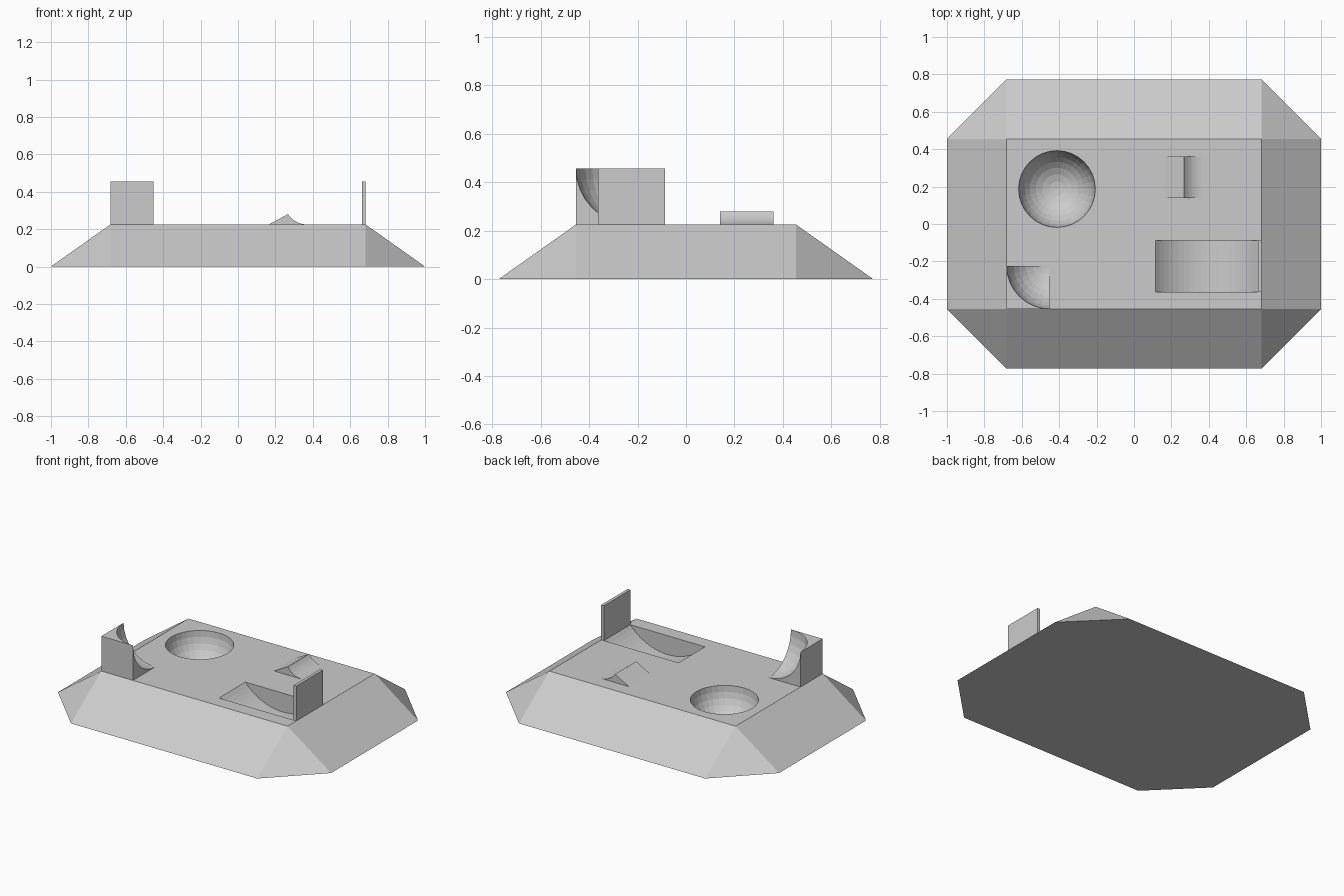
import bpy, bmesh, math
from mathutils import Vector

cube = bpy.data.objects.get("Cube")
if cube:
    bpy.data.objects.remove(cube, do_unlink=True)

concrete = bpy.data.materials.new("concrete_grey")
concrete.use_nodes = True
GREY = (0.6, 0.6, 0.6, 1)
concrete.diffuse_color = GREY
concrete.node_tree.nodes["Principled BSDF"].inputs["Base Color"].default_value = GREY

DECK = 0.225          # deck height
HX, HY = 0.682, 0.455  # deck half size
TOP = 0.456           # top of the raised parts


def make_object(name, bm):
    bmesh.ops.recalc_face_normals(bm, faces=bm.faces)
    mesh = bpy.data.meshes.new(name)
    bm.to_mesh(mesh)
    bm.free()
    mesh.materials.append(concrete)
    obj = bpy.data.objects.new(name, mesh)
    bpy.context.collection.objects.link(obj)
    return obj


def box(name, low, high):
    bm = bmesh.new()
    bmesh.ops.create_cube(bm, size=1)
    low, high = Vector(low), Vector(high)
    for v in bm.verts:
        v.co = (low + high) / 2 + v.co * (high - low)
    return make_object(name, bm)


def sphere(name, centre, radius):
    bm = bmesh.new()
    bmesh.ops.create_uvsphere(bm, u_segments=32, v_segments=16, radius=radius)
    bmesh.ops.translate(bm, vec=centre, verts=bm.verts)
    return make_object(name, bm)


def extrude_y(name, profile, y0, y1):
    bm = bmesh.new()
    face = bm.faces.new([bm.verts.new((x, y0, z)) for x, z in profile])
    out = bmesh.ops.extrude_face_region(bm, geom=[face])
    moved = [g for g in out["geom"] if isinstance(g, bmesh.types.BMVert)]
    bmesh.ops.translate(bm, vec=(0, y1 - y0, 0), verts=moved)
    return make_object(name, bm)


def arc(cx, cz, radius, start, end, steps):
    angles = [math.radians(start + (end - start) * i / steps) for i in range(steps + 1)]
    return [(cx + radius * math.cos(a), cz + radius * math.sin(a)) for a in angles]


def cut(target, cutter):
    mod = target.modifiers.new("cut", "BOOLEAN")
    mod.operation = "DIFFERENCE"
    mod.solver = "EXACT"
    mod.object = cutter
    cutter.hide_render = True
    bpy.context.view_layer.objects.active = target
    bpy.ops.object.modifier_apply(modifier=mod.name)
    bpy.data.objects.remove(cutter, do_unlink=True)


# Sloped platform: octagonal foot, rectangular deck
bm = bmesh.new()
for sx in (-1, 1):
    for sy in (-1, 1):
        for x, y, z in ((1, HY, 0), (HX, 0.773, 0), (HX, HY, DECK)):
            bm.verts.new((sx * x, sy * y, z))
bmesh.ops.convex_hull(bm, input=bm.verts)
bmesh.ops.dissolve_limit(bm, angle_limit=0.01, verts=bm.verts, edges=bm.edges)
platform = make_object("platform", bm)

# Round bowl sunk into the deck
cut(platform, sphere("bowl_cutter", (-0.412, 0.187, DECK), 0.205))

# Shallow curved trench sunk into the deck
x0, x1, depth = 0.115, 0.662, 0.125
half = (x1 - x0) / 2
radius = (half ** 2 + depth ** 2) / (2 * depth)
spread = math.degrees(math.asin(half / radius))
curve = arc((x0 + x1) / 2, DECK - depth + radius, radius, 270 - spread, 270 + spread, 20)
profile = curve + [(x1, DECK + 0.1), (x0, DECK + 0.1)]
cut(platform, extrude_y("trench_cutter", profile, -0.363, -0.087))

# Upright wall at the end of the trench
box("trench_wall", (x1, -0.363, DECK), (HX, -0.087, TOP))

# Corner block hollowed by a quarter bowl
side = TOP - DECK
corner = box("corner_ramp", (-HX, -HY, DECK), (side - HX, side - HY, TOP))
cut(corner, sphere("corner_cutter", (side - HX, side - HY, TOP), side - 0.001))

# Small kicker: straight slope up, concave curve down
r = 0.125
foot = 0.37
kicker = [(0.165, DECK)] + arc(foot, DECK + r, r, 214, 270, 10)
extrude_y("kicker_ramp", kicker, 0.14, 0.362)
